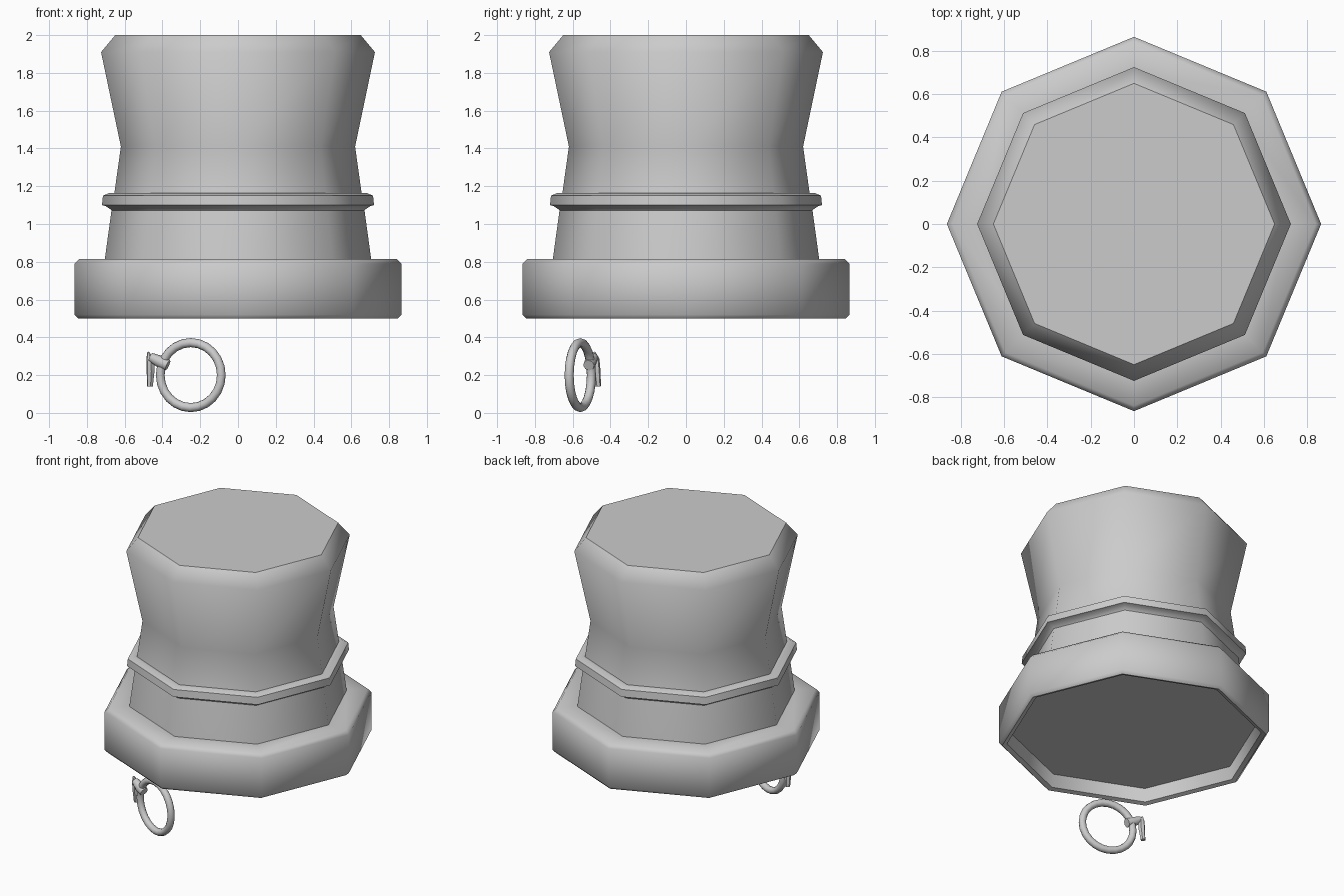
import bpy, bmesh, math
from mathutils import Vector

if "Cube" in bpy.data.objects:
    bpy.data.objects.remove(bpy.data.objects["Cube"])


def finish(name, bm, angle):
    bmesh.ops.recalc_face_normals(bm, faces=bm.faces[:])
    me = bpy.data.meshes.new(name)
    bm.to_mesh(me)
    bm.free()
    ob = bpy.data.objects.new(name, me)
    bpy.context.collection.objects.link(ob)
    bpy.ops.object.select_all(action='DESELECT')
    ob.select_set(True)
    bpy.context.view_layer.objects.active = ob
    bpy.ops.object.shade_smooth_by_angle(angle=math.radians(angle))
    return ob


def lathe(name, profile, cap_start=False, cap_end=False, closed=False, sides=8):
    """Octagonal turned shape from (radius, z) points, corners on the axes."""
    bm = bmesh.new()
    rings = [[bm.verts.new((r * math.cos(i * math.tau / sides),
                            r * math.sin(i * math.tau / sides), z))
              for i in range(sides)] for r, z in profile]
    pairs = list(zip(rings, rings[1:]))
    if closed:
        pairs.append((rings[-1], rings[0]))
    for a, b in pairs:
        for i in range(sides):
            j = (i + 1) % sides
            bm.faces.new((a[i], a[j], b[j], b[i]))
    if cap_start:
        bm.faces.new(rings[0])
    if cap_end:
        bm.faces.new(rings[-1])
    return finish(name, bm, 50)


def sweep(name, points, radii, sides, closed=False):
    """Tube through points with one radius per point."""
    pts = [Vector(p) for p in points]
    n = len(pts)
    bm = bmesh.new()
    rings = []
    for k, p in enumerate(pts):
        a = pts[k - 1] if k or closed else p
        b = pts[(k + 1) % n] if k < n - 1 or closed else p
        t = (b - a).normalized()
        u = t.cross(Vector((0.34, 0.94, 0))).normalized()
        v = t.cross(u)
        rings.append([bm.verts.new(p + radii[k] * (u * math.cos(math.tau * i / sides)
                      + v * math.sin(math.tau * i / sides))) for i in range(sides)])
    for k in range(n if closed else n - 1):
        a, b = rings[k], rings[(k + 1) % n]
        for i in range(sides):
            j = (i + 1) % sides
            bm.faces.new((a[i], a[j], b[j], b[i]))
    if not closed:
        bm.faces.new(rings[0])
        bm.faces.new(rings[-1])
    return finish(name, bm, 50)


# Hat: waisted crown, thick brim with recessed underside, band
lathe("hat_crown", [(0.705, 0.815), (0.67, 1.07), (0.655, 1.16), (0.62, 1.41),
                    (0.725, 1.91), (0.65, 2.0)], cap_end=True)
lathe("hat_brim", [(0.80, 0.6), (0.815, 0.51), (0.845, 0.5), (0.865, 0.52),
                   (0.865, 0.79), (0.84, 0.815), (0.70, 0.815)], cap_start=True)
lathe("hat_band", [(0.665, 1.065), (0.672, 1.075), (0.70, 1.095), (0.72, 1.1),
                   (0.715, 1.15), (0.68, 1.165), (0.65, 1.16)], closed=True)

# Hoop hanging below the brim, turned about the vertical
c, s = math.cos(math.radians(20)), math.sin(math.radians(20))
hoop = []
for k in range(24):
    a = math.tau * k / 24
    d = 0.172 * math.cos(a)
    hoop.append((-0.25 + d * c, -0.56 - d * s, 0.2 + 0.172 * math.sin(a)))
sweep("hoop", hoop, [0.024] * 24, 10, closed=True)

# Clasp: short collar across the hoop and a downward prong behind it
sweep("clasp_collar", [(-0.372, -0.515, 0.252), (-0.41, -0.505, 0.27), (-0.462, -0.487, 0.295)],
      [0.03, 0.033, 0.024], 8)
sweep("clasp_prong", [(-0.476, -0.485, 0.322), (-0.464, -0.48, 0.285),
                      (-0.463, -0.474, 0.22), (-0.466, -0.466, 0.14)],
      [0.006, 0.022, 0.022, 0.016], 6)
